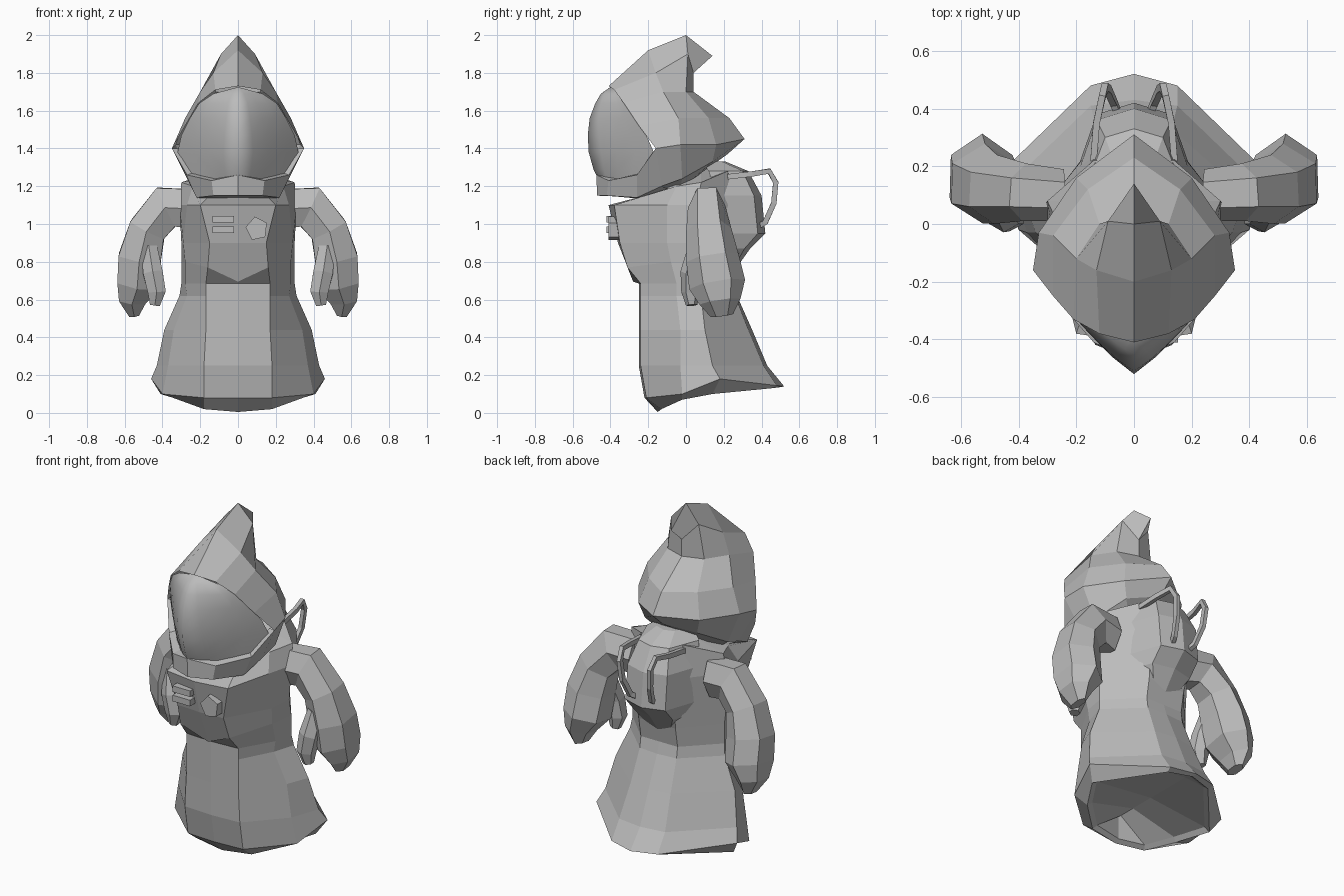
import bpy, bmesh, math
from mathutils import Vector

cube = bpy.data.objects.get("Cube")
if cube:
    bpy.data.objects.remove(cube)

grey = bpy.data.materials.new("plain grey")
grey.use_nodes = True
grey.diffuse_color = (0.5, 0.5, 0.5, 1)
grey.node_tree.nodes["Principled BSDF"].inputs["Base Color"].default_value = (0.5, 0.5, 0.5, 1)


def finish(name, bm, mirror=True, smooth=False):
    bmesh.ops.remove_doubles(bm, verts=bm.verts, dist=0.0005)
    mesh = bpy.data.meshes.new(name)
    bm.to_mesh(mesh)
    bm.free()
    mesh.materials.append(grey)
    for p in mesh.polygons:
        p.use_smooth = smooth
    ob = bpy.data.objects.new(name, mesh)
    bpy.context.collection.objects.link(ob)
    if mirror:
        ob.modifiers.new("Mirror", 'MIRROR').merge_threshold = 0.001
    return ob


def loft(name, rows, smooth=False):
    """Skin rows of half outlines (front to back, bottom row first), then mirror."""
    bm = bmesh.new()
    grid = [[bm.verts.new(p) for p in row] for row in rows]
    for low, high in zip(grid, grid[1:]):
        for i in range(len(low) - 1):
            bm.faces.new((low[i], low[i + 1], high[i + 1], high[i]))
    return finish(name, bm, smooth=smooth)


def tube(name, stations, sides):
    """Sweep a polygon along (x, y, z, radius, depth radius) stations."""
    bm = bmesh.new()
    pts = [Vector(s[:3]) for s in stations]
    rings = []
    for i, s in enumerate(stations):
        way = (pts[min(i + 1, len(pts) - 1)] - pts[max(i - 1, 0)]).normalized()
        ref = Vector((1, 0, 0)) if sides == 4 else Vector((0, 1, 0))
        out = way.cross(ref).normalized()
        ref = out.cross(way)
        ring = []
        for k in range(sides):
            a = math.tau * (k + 0.5) / sides
            ring.append(bm.verts.new(pts[i] + out * s[3] * math.cos(a) + ref * s[4] * math.sin(a)))
        rings.append(ring)
    for a, b in zip(rings, rings[1:]):
        for k in range(sides):
            n = (k + 1) % sides
            bm.faces.new((a[k], a[n], b[n], b[k]))
    bm.faces.new(rings[0])
    bm.faces.new(rings[-1])
    bmesh.ops.recalc_face_normals(bm, faces=bm.faces)
    return finish(name, bm)


def level(z, *points):
    return [(x, y, z) for x, y in points]


def collapse(row, z):
    return [(0, y, z) for x, y, _ in row]


# Robe: hem with hollow underside, skirt, overhanging chest and shoulders
hem = [(0, -.15, .005), (.18, -.13, .02), (.31, -.02, .07),
       (.41, .14, .10), (.14, .45, .13), (0, .49, .135)]
lip = [(x * .92, y * .92 + .01, z + .02) for x, y, z in hem]
neck = [(0, -.25, 1.14), (.15, -.22, 1.15), (.24, -.05, 1.20),
        (.30, .08, 1.22), (.14, .22, 1.28), (0, .24, 1.30)]
loft("robe", [
    collapse(lip, .16), lip, hem,
    [(0, -.22, .08), (.18, -.21, .08), (.40, -.02, .10),
     (.46, .18, .18), (.15, .48, .145), (0, .52, .14)],
    level(.25, (0, -.25), (.18, -.24), (.37, -.03), (.43, .14), (.15, .41), (0, .43)),
    level(.44, (0, -.25), (.17, -.24), (.34, -.03), (.39, .10), (.13, .33), (0, .35)),
    level(.62, (0, -.25), (.17, -.24), (.27, -.05), (.31, .08), (.12, .26), (0, .27)),
    level(.685, (0, -.25), (.17, -.24), (.28, -.05), (.30, .07), (.12, .25), (0, .25)),
    [(0, -.28, .695), (.16, -.31, .77), (.28, -.08, .80),
     (.30, .07, .80), (.12, .27, .80), (0, .27, .80)],
    level(.9, (0, -.36), (.15, -.35), (.29, -.10), (.30, .05), (.13, .29), (0, .31)),
    level(1.1, (0, -.41), (.20, -.38), (.27, -.10), (.31, .06), (.15, .26), (0, .28)),
    neck, collapse(neck, 1.29)])

# Back pack bulge
loft("back_pack", [
    level(.73, (.07, .18), (.05, .23), (0, .24)),
    level(.87, (.18, .18), (.13, .31), (0, .34)),
    level(.95, (.20, .18), (.13, .38), (0, .42)),
    level(1.15, (.20, .16), (.13, .36), (0, .40)),
    level(1.28, (.17, .12), (.10, .30), (0, .33)),
    level(1.33, (.10, .08), (.06, .19), (0, .21)),
    level(1.33, (0, .08), (0, .12), (0, .21))])

# Hood: open at the face, with a backward curling tip
loft("hood", [
    [(.12, -.25, 1.14), (.17, -.04, 1.17), (.11, .08, 1.27), (0, .12, 1.30)],
    [(.25, -.13, 1.20), (.26, -.02, 1.24), (.17, .14, 1.33), (0, .22, 1.37)],
    [(.35, -.16, 1.40), (.33, -.03, 1.42), (.20, .16, 1.42), (0, .31, 1.45)],
    [(.28, -.25, 1.52), (.28, -.04, 1.56), (.16, .12, 1.56), (0, .23, 1.56)],
    [(.21, -.33, 1.64), (.20, -.12, 1.70), (.12, 0, 1.70), (0, .04, 1.70)],
    [(.12, -.38, 1.71), (.13, -.16, 1.80), (.09, .01, 1.90), (0, .04, 1.80)],
    [(0, -.41, 1.73), (0, -.20, 1.92), (0, 0, 2.0), (0, .14, 1.89)]])

# Chin guard under the visor
loft("chin_guard", [
    [(0, -.22, 1.14), (.08, -.2, 1.13), (.13, -.12, 1.14), (.17, -.05, 1.17)],
    [(0, -.47, 1.15), (.13, -.42, 1.15), (.22, -.26, 1.14), (.25, -.13, 1.20)],
    [(0, -.475, 1.26), (.14, -.41, 1.23), (.27, -.26, 1.26), (.35, -.16, 1.40)],
    [(0, -.42, 1.27), (.12, -.36, 1.24), (.24, -.23, 1.27), (.31, -.15, 1.40)]])

# Visor: smooth keel-shaped bubble, given by height, nose depth and rim point
visor = []
for z, nose, rim_x, rim_y in [(1.22, -.455, .22, -.26), (1.29, -.49, .28, -.20),
                              (1.38, -.515, .32, -.17), (1.47, -.52, .30, -.21),
                              (1.56, -.51, .255, -.27), (1.64, -.48, .205, -.32),
                              (1.69, -.45, .13, -.36), (1.725, -.40, 0, -.395)]:
    visor.append([(rim_x * t, nose + (rim_y - nose) * t ** 1.2, z) for t in (0, .25, .5, .75, 1)])
loft("visor", visor, smooth=True)

# Arms with mitten hands and thumbs
tube("arms", [(.25, .10, 1.08, .12, .09), (.38, .11, 1.09, .13, .10),
              (.48, .12, .97, .115, .12), (.52, .14, .82, .13, .14),
              (.53, .165, .68, .125, .15), (.56, .18, .59, .08, .11),
              (.55, .19, .515, .03, .06)], 6)
tube("thumbs", [(.47, .07, .87, .05, .06), (.45, .03, .74, .06, .06),
                (.43, .025, .64, .055, .05), (.44, .03, .57, .03, .03)], 6)

# Pack handles
tube("pack_handles", [(x, y, z, .02, .016) for x, y, z in [
    (.14, .22, 1.25), (.13, .35, 1.265), (.11, .44, 1.28), (.10, .475, 1.22),
    (.09, .465, 1.11), (.07, .42, 1.01), (.05, .37, .98)]], 4)


# Chest bars and five-sided badge
def plate(name, outline, front, back):
    bm = bmesh.new()
    face = bm.faces.new([bm.verts.new((x, back, z)) for x, z in outline])
    new = bmesh.ops.extrude_face_region(bm, geom=[face])["geom"]
    for v in new:
        if isinstance(v, bmesh.types.BMVert):
            v.co.y = front
    bmesh.ops.recalc_face_normals(bm, faces=bm.faces)
    return finish(name, bm, mirror=False)


for label, z in (("upper", 1.025), ("lower", .97)):
    plate(label + "_chest_bar", [(-.135, z - .018), (-.02, z - .018),
                                 (-.02, z + .018), (-.135, z + .018)], -.42, -.34)
plate("chest_badge", [(.1 + .06 * math.cos(a), .975 + .065 * math.sin(a))
                      for a in (math.tau * k / 5 + .5 for k in range(5))], -.41, -.34)
